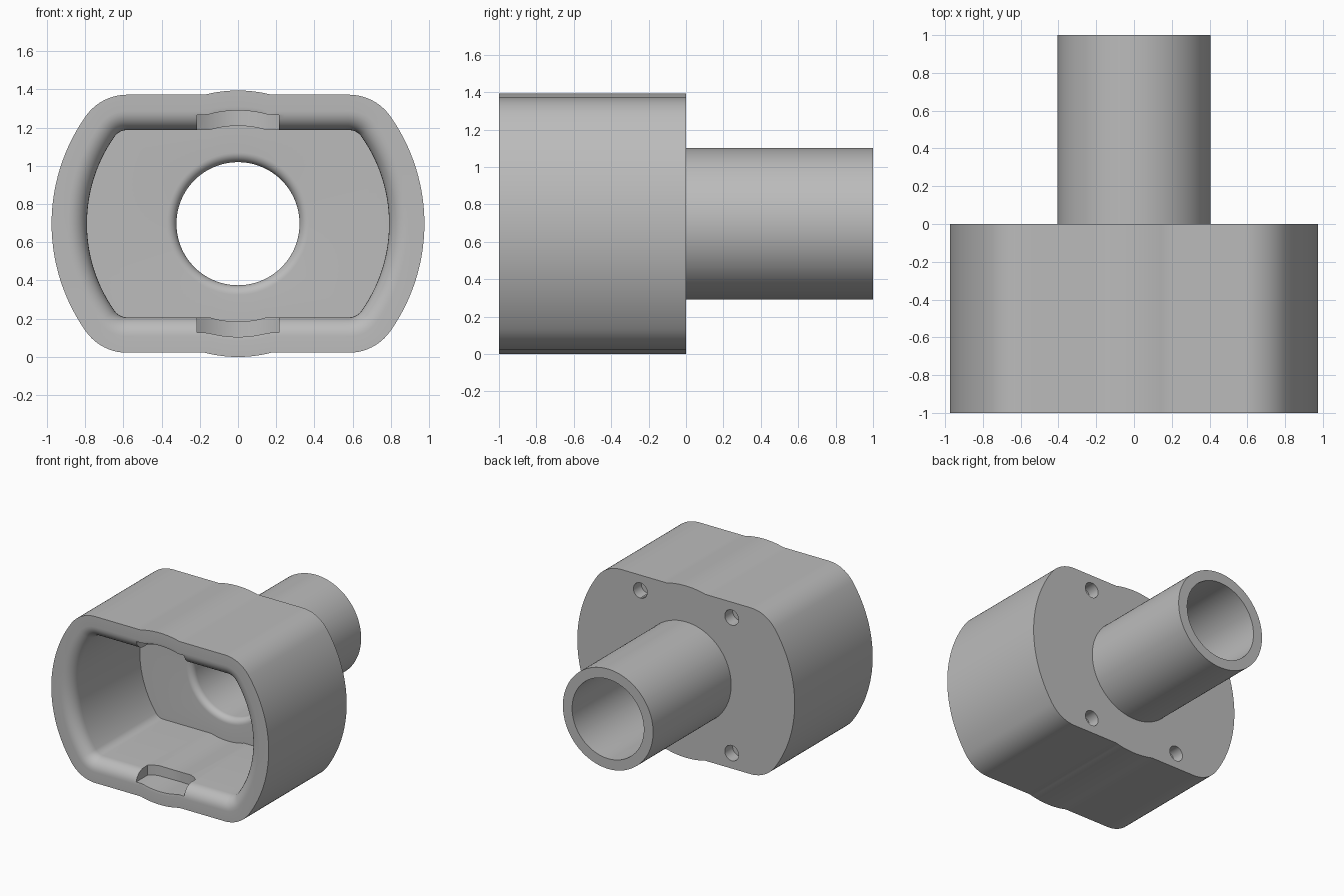
import bpy, bmesh, math
from mathutils import Matrix, Vector

cube = bpy.data.objects.get("Cube")
if cube:
    bpy.data.objects.remove(cube)

AXIS_Z = 0.697      # height of the shared centre line
WALL = 0.185        # body wall thickness
LIP = 0.1           # rounding of the inner lip
FLOOR_Y = -0.13     # inside face of the back plate
BORE, TUBE = 0.322, 0.405
CORNER = Vector((0.58, 0.41))

grey = bpy.data.materials.new("plain_grey")
grey.use_nodes = True
grey.diffuse_color = (0.5, 0.5, 0.5, 1)
grey.node_tree.nodes["Principled BSDF"].inputs["Base Color"].default_value = (0.5, 0.5, 0.5, 1)


def crown(x, half):
    """Half height at x: a flat with a shallow arc over the middle."""
    return max(half, math.sqrt((half + 0.022) ** 2 - x * x))


def arc(centre, radius, a, b, n):
    return [centre + radius * Vector((math.cos(t), math.sin(t)))
            for t in (a + (b - a) * i / n for i in range(n))]


def mirrored(quarter):
    """Complete a loop from the quarter running from +x to the top."""
    half = quarter + [Vector((-p.x, p.y)) for p in quarter[-2::-1]]
    return half + [Vector((p.x, -p.y)) for p in half[-2:0:-1]]


def outline(offset):
    """Barrel-sided outline with rounded corners, grown by an offset."""
    tilt = math.atan2(CORNER.y, CORNER.x)
    half = 0.49 + offset
    edge = math.sqrt((half + 0.022) ** 2 - half ** 2)
    pts = arc(Vector((0, 0)), CORNER.length + 0.08 + offset, 0, tilt, 14)
    pts += arc(CORNER, 0.08 + offset, tilt, math.pi / 2, 10)
    pts += [Vector((CORNER.x + (edge - CORNER.x) * i / 10, half)) for i in range(10)]
    pts += [Vector((edge * (1 - i / 6), crown(edge * (1 - i / 6), half))) for i in range(7)]
    return mirrored(pts)


def circle(radius):
    return [p.normalized() * radius for p in outline(0)]


def finish(name, bm):
    bmesh.ops.recalc_face_normals(bm, faces=bm.faces)
    mesh = bpy.data.meshes.new(name)
    bm.to_mesh(mesh)
    bm.free()
    mesh.materials.append(grey)
    ob = bpy.data.objects.new(name, mesh)
    bpy.context.collection.objects.link(ob)
    return ob


def loft(name, loops):
    """Closed skin through loops given as (points, y)."""
    bm = bmesh.new()
    rings = [[bm.verts.new((p.x, y, p.y + AXIS_Z)) for p in pts] for pts, y in loops]
    n = len(rings[0])
    for k, ring in enumerate(rings):
        nxt = rings[(k + 1) % len(rings)]
        for i in range(n):
            j = (i + 1) % n
            bm.faces.new((ring[i], ring[j], nxt[j], nxt[i]))
    return finish(name, bm)


# Hollow body, rounded lip, back plate and tube in one skin
steps = [math.pi / 2 * i / 8 for i in range(9)]
loops = [(outline(WALL), 0), (outline(WALL), -1)]
loops += [(outline(LIP * (1 - math.sin(t))), -1 + LIP * (1 - math.cos(t))) for t in steps]
loops += [(outline(0), FLOOR_Y)]
ease = 0.05
loops += [(circle(BORE + ease * (1 - math.sin(t))), FLOOR_Y + ease * (1 - math.cos(t))) for t in steps]
loops += [(circle(BORE), 1), (circle(TUBE), 1), (circle(TUBE), 0)]
body = loft("tube_coupling", loops)


# Blind screw holes in the back plate
def screw_hole(x, z):
    bm = bmesh.new()
    bmesh.ops.create_cone(bm, cap_ends=True, segments=32, radius1=0.062, radius2=0.062, depth=0.2,
                          matrix=Matrix.Translation((x, 0, AXIS_Z + z)) @ Matrix.Rotation(math.pi / 2, 4, "X"))
    return finish("screw_hole_cutter", bm)


# Curved-back latch pockets behind the lip
def latch_pocket(side):
    bm = bmesh.new()
    rows = []
    for i in range(21):
        x = 0.215 * (i / 10 - 1)
        back = -0.85 + 0.08 * (1 - (x / 0.215) ** 2)
        top = crown(x, 0.57)
        rows.append([bm.verts.new((x, y, AXIS_Z + side * z))
                     for y, z in ((-1.05, 0.4), (back, 0.4), (back, top), (-1.05, top))])
    for a, b in zip(rows, rows[1:]):
        for i in range(4):
            j = (i + 1) % 4
            bm.faces.new((a[i], a[j], b[j], b[i]))
    bm.faces.new(rows[0])
    bm.faces.new(rows[-1])
    return finish("latch_pocket_cutter", bm)


cutters = [screw_hole(sx * 0.41, sz * 0.55) for sx in (1, -1) for sz in (1, -1)]
cutters += [latch_pocket(side) for side in (1, -1)]

bpy.ops.object.select_all(action="DESELECT")
bpy.context.view_layer.objects.active = body
body.select_set(True)
for cutter in cutters:
    cutter.hide_render = True
    mod = body.modifiers.new("cut", "BOOLEAN")
    mod.operation = "DIFFERENCE"
    mod.solver = "EXACT"
    mod.object = cutter
    bpy.ops.object.modifier_apply(modifier=mod.name)
    bpy.data.objects.remove(cutter)
bpy.ops.object.shade_smooth_by_angle(angle=math.radians(30))
